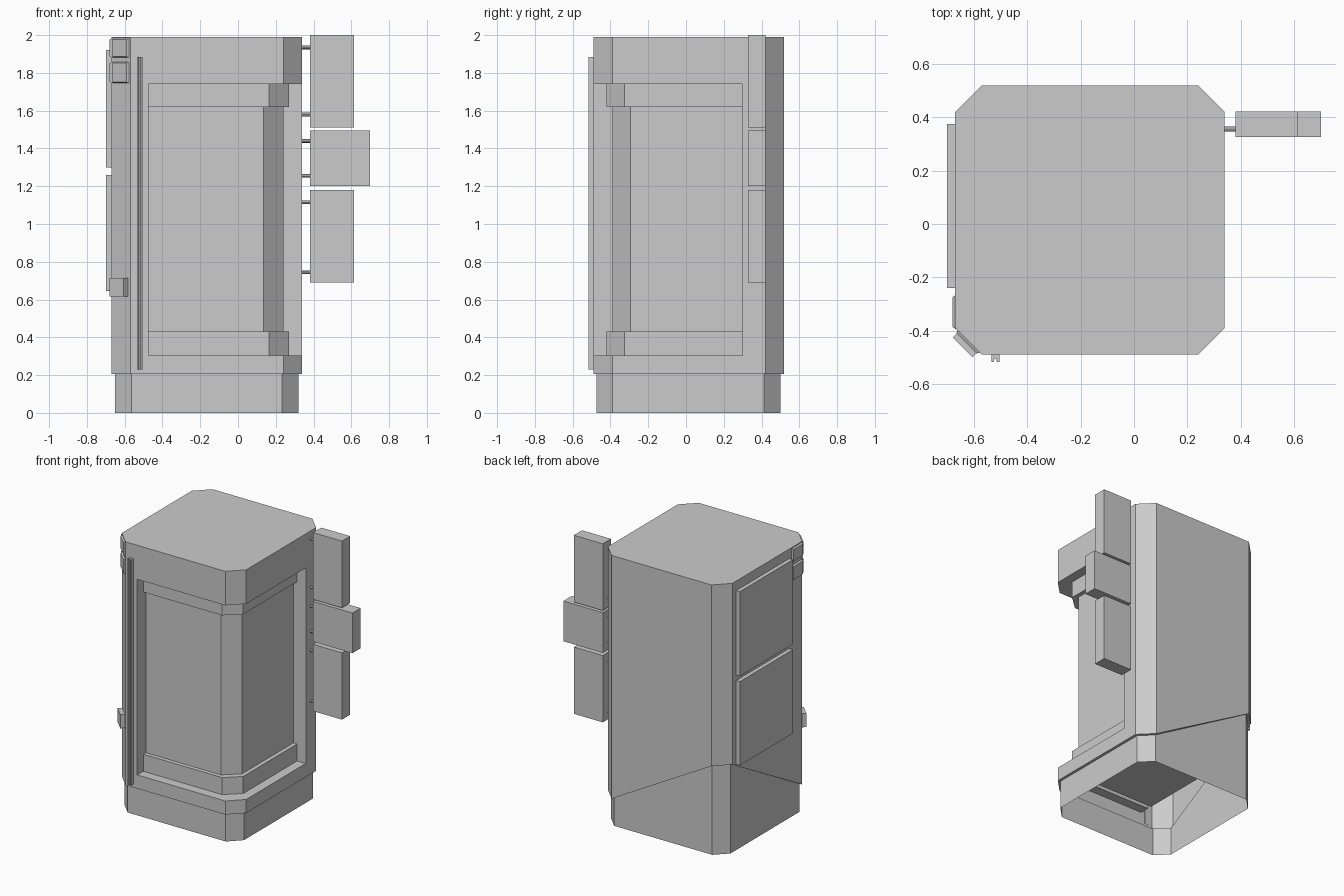
import bpy, bmesh
from math import radians
from mathutils import Matrix

if "Cube" in bpy.data.objects:
    bpy.data.objects.remove(bpy.data.objects["Cube"])


def finish(name, bm):
    bmesh.ops.remove_doubles(bm, verts=bm.verts, dist=1e-5)
    bmesh.ops.recalc_face_normals(bm, faces=bm.faces)
    me = bpy.data.meshes.new(name)
    bm.to_mesh(me)
    bm.free()
    ob = bpy.data.objects.new(name, me)
    bpy.context.collection.objects.link(ob)
    return ob


def face(bm, pts):
    return bm.faces.new([bm.verts.new(p) for p in pts])


def octagon(x0, x1, y0, y1, c):
    return [(x0, y0 + c), (x0 + c, y0), (x1 - c, y0), (x1, y0 + c),
            (x1, y1 - c), (x1 - c, y1), (x0 + c, y1), (x0, y1 - c)]


def box(name, x, y, z):
    """Box from three (min, max) ranges."""
    bm = bmesh.new()
    bmesh.ops.create_cube(bm, size=1)
    for v in bm.verts:
        v.co = [r[0] if c < 0 else r[1] for r, c in zip((x, y, z), v.co)]
    return finish(name, bm)


def pad(name, pos, width, height, depth, taper, angle):
    """Plate facing -y before rotation, its outer face smaller by taper."""
    bm = bmesh.new()
    w, h = width / 2, height / 2
    corners = [(-1, -1), (1, -1), (1, 1), (-1, 1)]
    back = [(a * w, 0.002, b * h) for a, b in corners]
    front = [(a * (w - taper), -depth, b * (h - taper)) for a, b in corners]
    face(bm, front)
    face(bm, back)
    for i in range(4):
        j = (i + 1) % 4
        face(bm, [back[i], back[j], front[j], front[i]])
    ob = finish(name, bm)
    ob.matrix_world = Matrix.Translation(pos) @ Matrix.Rotation(radians(angle), 4, 'Z')
    return ob


# Cabinet shell: chamfered walls whose lower edge rises at the back left corner
TOP, LOW, HIGH = 1.99, 0.205, 0.66
SILL, HEAD = 0.305, 1.74
outer = octagon(-0.67, 0.34, -0.49, 0.52, 0.10)
inner = octagon(-0.65, 0.32, -0.475, 0.50, 0.087)
rise = [LOW] * 6 + [HIGH] * 2
window = [(-0.475, -0.49), outer[2], outer[3], (0.34, 0.30)]

bm = bmesh.new()
ring = [(p, h) for p, h in zip(outer, rise)]
ring.insert(2, (window[0], LOW))
ring.insert(5, (window[3], LOW))
for i, (p, h) in enumerate(ring):
    q, k = ring[(i + 1) % len(ring)]
    spans = [((h, k), (TOP, TOP))]
    if p in window[:3]:
        spans = [((h, k), (SILL, SILL)), ((HEAD, HEAD), (TOP, TOP))]
    for lo, hi in spans:
        face(bm, [(*p, lo[0]), (*q, lo[1]), (*q, hi[1]), (*p, hi[0])])
face(bm, [(*p, TOP) for p in outer])
# underside lip between cabinet and plinth
for i in range(8):
    j = (i + 1) % 8
    face(bm, [(*outer[i], rise[i]), (*inner[i], rise[i]),
              (*inner[j], rise[j]), (*outer[j], rise[j])])
finish("cabinet_shell", bm)

# Plinth, open underneath
bm = bmesh.new()
for i in range(8):
    j = (i + 1) % 8
    face(bm, [(*inner[i], 0), (*inner[j], 0), (*inner[j], rise[j]), (*inner[i], rise[i])])
finish("plinth", bm)

# Stepped recess wrapping the front right corner
lip = [(-0.475, -0.42), (0.165, -0.42), (0.27, -0.325), (0.27, 0.30)]
core = [(-0.475, -0.39), (0.135, -0.39), (0.24, -0.295), (0.24, 0.30)]
profile = [(window, SILL), (lip, SILL), (lip, 0.43), (core, 0.43),
           (core, 1.62), (lip, 1.62), (lip, HEAD), (window, HEAD)]
bm = bmesh.new()
for (a, za), (b, zb) in zip(profile, profile[1:]):
    for i in range(3):
        face(bm, [(*a[i], za), (*a[i + 1], za), (*b[i + 1], zb), (*b[i], zb)])
for end in (0, 3):
    face(bm, [(*path[end], z) for path, z in profile])
finish("window_recess", bm)

# Underside of the inner compartment
bm = bmesh.new()
face(bm, [(*p, SILL) for p in reversed(core + [(-0.475, 0.30)])])
me = finish("compartment_floor", bm)

# Grooved door handle
bm = bmesh.new()
section = [(-0.535, -0.488), (-0.535, -0.517), (-0.527, -0.517), (-0.523, -0.505),
           (-0.517, -0.505), (-0.513, -0.517), (-0.505, -0.517), (-0.505, -0.488)]
f = face(bm, [(*p, 0.23) for p in section])
ext = bmesh.ops.extrude_face_region(bm, geom=[f], use_keep_orig=True)
bmesh.ops.translate(bm, vec=(0, 0, 1.655),
                    verts=[v for v in ext["geom"] if isinstance(v, bmesh.types.BMVert)])
finish("door_handle", bm)

# Left side panels
for name, z in (("upper_side_panel", (1.30, 1.92)), ("lower_side_panel", (0.645, 1.26))):
    box(name, (-0.70, -0.668), (-0.24, 0.375), z)

# Hinge plates on the left face and chamfer, and a latch on the chamfer
for label, z, h in (("upper", 1.932, 0.106), ("lower", 1.802, 0.116)):
    pad(label + "_hinge_side", (-0.67, -0.33, z), 0.13, h, 0.011, 0.01, -90)
    pad(label + "_hinge_corner", (-0.62, -0.44, z), 0.122, h, 0.011, 0.008, -45)
pad("latch", (-0.62, -0.44, 0.665), 0.104, 0.10, 0.032, 0.0, -45)

# Signs standing out from the right side on short pegs
signs = [("top_sign", 0.615, (1.51, 2.0), (1.935, 1.58)),
         ("middle_sign", 0.70, (1.20, 1.495), (1.44, 1.255)),
         ("bottom_sign", 0.615, (0.69, 1.18), (1.115, 0.745))]
for name, x1, z, pegs in signs:
    box(name, (0.38, x1), (0.327, 0.422), z)
    for n, pz in enumerate(pegs):
        bm = bmesh.new()
        bmesh.ops.create_cone(bm, cap_ends=True, segments=8, radius1=0.01, radius2=0.01,
                              depth=0.05, matrix=Matrix.Translation((0.36, 0.356, pz))
                              @ Matrix.Rotation(radians(90), 4, 'Y'))
        finish(f"{name}_peg_{n + 1}", bm)
